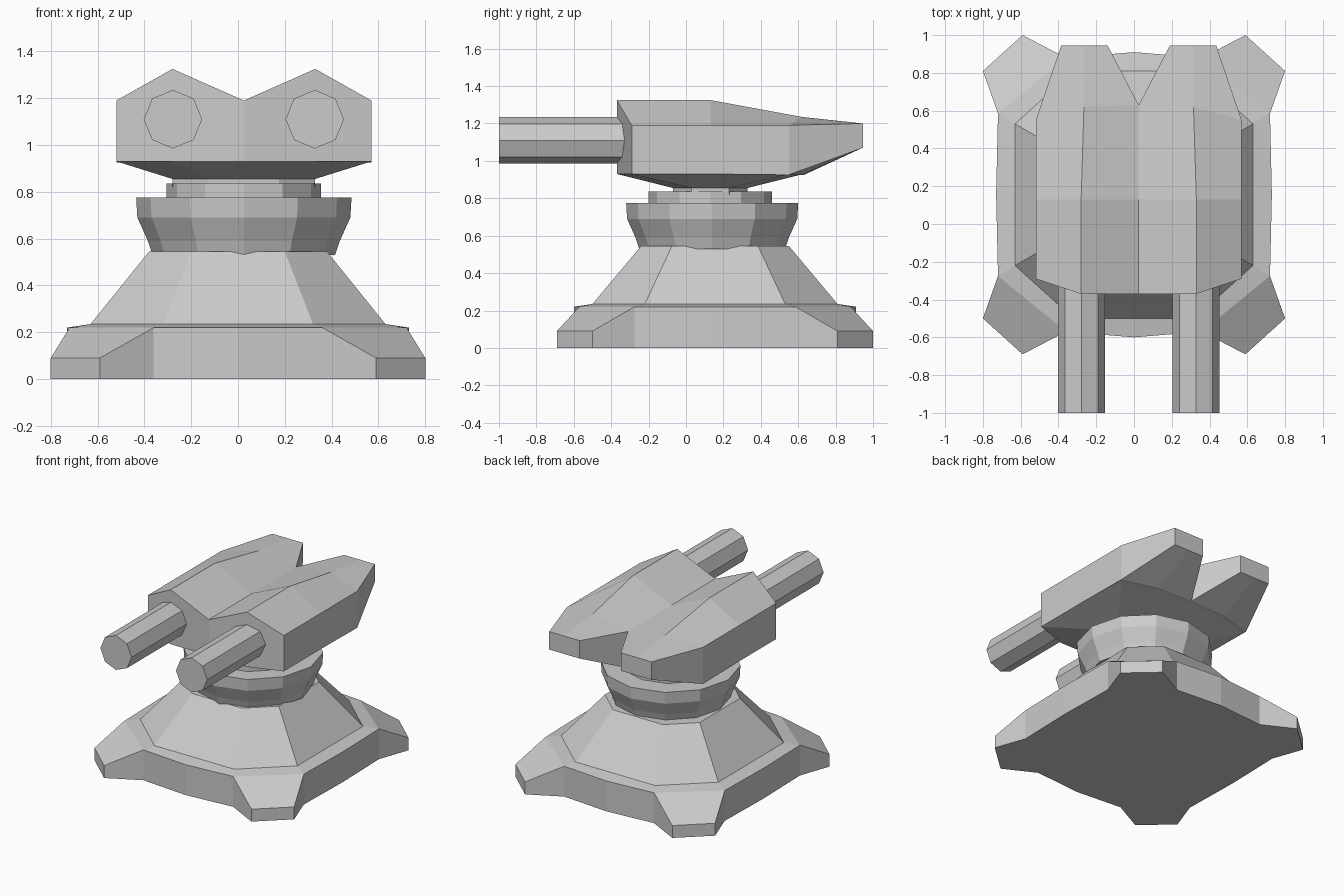
import bpy, bmesh, math

if "Cube" in bpy.data.objects:
    bpy.data.objects.remove(bpy.data.objects["Cube"])


def loft(name, rings, location=(0, 0, 0), mirror=""):
    """Skin closed rings of points, cap the ends, mirror across the named axes."""
    bm = bmesh.new()
    loops = [[bm.verts.new(p) for p in ring] for ring in rings]
    n = len(loops[0])
    for a, b in zip(loops, loops[1:]):
        for i in range(n):
            j = (i + 1) % n
            bm.faces.new((a[i], a[j], b[j], b[i]))
    bm.faces.new(loops[0])
    bm.faces.new(loops[-1])
    bmesh.ops.recalc_face_normals(bm, faces=bm.faces)
    # open the seam faces that lie on a mirror plane
    seam = [f for f in bm.faces
            if any(all(abs(v.co["xyz".index(ax)]) < 1e-5 for v in f.verts) for ax in mirror)]
    bmesh.ops.delete(bm, geom=seam, context='FACES')
    mesh = bpy.data.meshes.new(name)
    bm.to_mesh(mesh)
    bm.free()
    obj = bpy.data.objects.new(name, mesh)
    obj.location = location
    bpy.context.collection.objects.link(obj)
    if mirror:
        mod = obj.modifiers.new("Mirror", 'MIRROR')
        mod.use_axis = ["x" in mirror, "y" in mirror, False]
    return obj


def flat(outline, z):
    return [(x, y, z) for x, y in outline]


def ngon(n, r, z):
    return [(r * math.cos(2 * math.pi * i / n), r * math.sin(2 * math.pi * i / n), z)
            for i in range(n)]


BASE_Y = 0.155   # centre of the base
HEAD_X = 0.025   # centre line of the head

# Base: quarter outline, low plinth then tapered pedestal
plinth = [(0, 0), (0.73, 0), (0.72, 0.43), (0.36, 0.725), (0, 0.755)]
cone_low = [(0, 0), (0.63, 0), (0.63, 0.375), (0.32, 0.655), (0, 0.655)]
cone_top = [(0, 0), (0.38, 0), (0.38, 0.23), (0.20, 0.395), (0, 0.395)]
loft("base", [flat(plinth, 0), flat(plinth, 0.22), flat(cone_low, 0.235), flat(cone_top, 0.545)],
     (0, BASE_Y, 0), "xy")

# Sloped corner feet
foot = [(0.72, 0.43), (0.80, 0.655), (0.59, 0.845), (0.36, 0.725)]
foot_top = [(x, y, z) for (x, y), z in zip(foot, (0.22, 0.09, 0.09, 0.22))]
loft("corner_feet", [flat(foot, 0), foot_top], (0, BASE_Y, 0), "xy")

# Swivel bowl and turntable ring
loft("swivel_bowl", [ngon(12, r, z) for r, z in
                     ((0.39, 0.53), (0.41, 0.59), (0.455, 0.69), (0.46, 0.775))],
     (HEAD_X, 0.14, 0))
loft("turntable_ring", [ngon(12, 0.33, 0.76), ngon(12, 0.33, 0.835)], (HEAD_X, 0.13, 0))

# Head: half cross-sections (valley, ridge, side top, side bottom, belly, centre)
front = [(0, -0.37, 1.19), (0.305, -0.37, 1.325), (0.545, -0.29, 1.19),
         (0.545, -0.29, 0.93), (0.305, -0.37, 0.93), (0, -0.37, 0.93)]
middle = [(x, 0.13, z) for x, y, z in front]
rear = [(0, 0.63, 1.19), (0.29, 0.62, 1.235), (0.545, 0.55, 1.19),
        (0.545, 0.55, 0.925), (0.29, 0.62, 0.925), (0, 0.63, 0.925)]
tail = [(x, 0.945, z) for z, xs in ((1.20, (0.165, 0.29, 0.41)), (1.07, (0.41, 0.29, 0.165)))
        for x in xs]
loft("head", [front, middle, rear, tail], (HEAD_X, 0, 0), "x")

# Tapered underside of the head, ending in the neck
belly = [(0, -0.37), (0.305, -0.37), (0.545, -0.29), (0.545, 0.55), (0.29, 0.62), (0, 0.63)]
neck = [(0, -0.07), (0.15, -0.07), (0.305, 0.03), (0.305, 0.23), (0.15, 0.33), (0, 0.33)]
loft("head_underside", [flat(belly, 0.93), flat(neck, 0.855), flat(neck, 0.82)],
     (HEAD_X, 0, 0), "x")

# Twin octagonal barrels
for side, label in ((-1, "left"), (1, "right")):
    barrel = loft(label + "_barrel", [ngon(8, 0.125, 0), ngon(8, 0.125, 0.67)],
                  (HEAD_X + side * 0.303, -0.33, 1.11))
    barrel.rotation_euler = (math.pi / 2, 0, 0)
